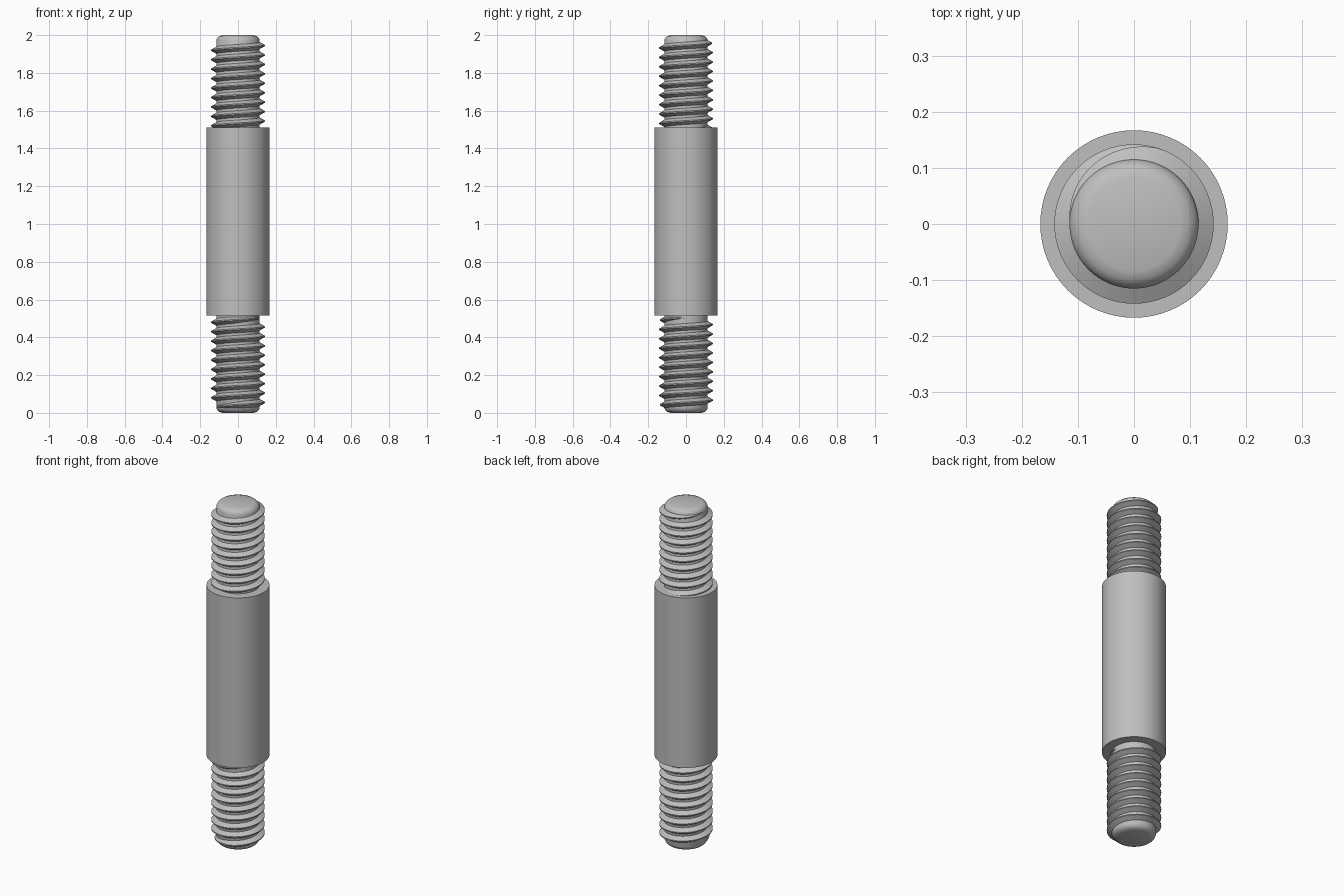
import bpy, bmesh
from math import pi, cos, sin, radians

cube = bpy.data.objects.get("Cube")
if cube:
    bpy.data.objects.remove(cube)

steel = bpy.data.materials.new("grey steel")
steel.use_nodes = True
COLOUR = (0.52, 0.52, 0.52, 1)
steel.diffuse_color = COLOUR
steel.node_tree.nodes["Principled BSDF"].inputs["Base Color"].default_value = COLOUR

CORE, CREST, PITCH, SIDES = 0.115, 0.142, 0.05, 64


def finish(name, bm):
    bmesh.ops.recalc_face_normals(bm, faces=bm.faces)
    mesh = bpy.data.meshes.new(name)
    bm.to_mesh(mesh)
    bm.free()
    mesh.materials.append(steel)
    obj = bpy.data.objects.new(name, mesh)
    bpy.context.collection.objects.link(obj)
    bpy.ops.object.select_all(action="DESELECT")
    obj.select_set(True)
    bpy.context.view_layer.objects.active = obj
    bpy.ops.object.shade_smooth_by_angle(angle=radians(32))
    return obj


def lathe(name, profile):
    """Turned solid from (radius, height) pairs, capped at both ends."""
    bm = bmesh.new()
    rings = [[bm.verts.new((r * cos(2 * pi * i / SIDES), r * sin(2 * pi * i / SIDES), z))
              for i in range(SIDES)] for r, z in profile]
    for a, b in zip(rings, rings[1:]):
        for i in range(SIDES):
            j = (i + 1) % SIDES
            bm.faces.new((a[i], a[j], b[j], b[i]))
    bm.faces.new(rings[0])
    bm.faces.new(rings[-1])
    return finish(name, bm)


def thread(name, z_start, start_angle, turns):
    """Right-handed ridge that fades into the core at both ends."""
    bm = bmesh.new()
    steps = int(turns * SIDES)
    fade = SIDES * 0.3
    sections = []
    for i in range(steps + 1):
        size = min(1, i / fade, (steps - i) / fade)
        a = start_angle + 2 * pi * i / SIDES
        z = z_start + PITCH * i / SIDES
        top = CORE - 0.001 + (CREST - CORE + 0.001) * size
        base = 0.004 + 0.016 * size
        section = ((CORE - 0.003, -base), (top, -0.003), (top, 0.003), (CORE - 0.003, base))
        sections.append([bm.verts.new((r * cos(a), r * sin(a), z + dz)) for r, dz in section])
    for s, t in zip(sections, sections[1:]):
        for k in range(4):
            m = (k + 1) % 4
            bm.faces.new((s[k], s[m], t[m], t[k]))
    bm.faces.new(sections[0])
    bm.faces.new(sections[-1])
    return finish(name, bm)


# Thick plain middle
BODY_BOTTOM, BODY_TOP = 0.515, 1.512
lathe("middle_body", [(0.167, BODY_BOTTOM), (0.167, BODY_TOP)])

# Thin stud ends with rounded tips
tip = [(0.083, 0), (0.1, 0.006), (0.11, 0.015), (CORE, 0.027)]
lathe("lower_stud", tip + [(CORE, BODY_BOTTOM + 0.01)])
lathe("upper_stud", [(CORE, BODY_TOP - 0.01)] + [(r, 2 - z) for r, z in reversed(tip)])

# Screw threads
thread("lower_thread", 0.03, pi, 9.5)
thread("upper_thread", 1.495, 0, 9.5)
